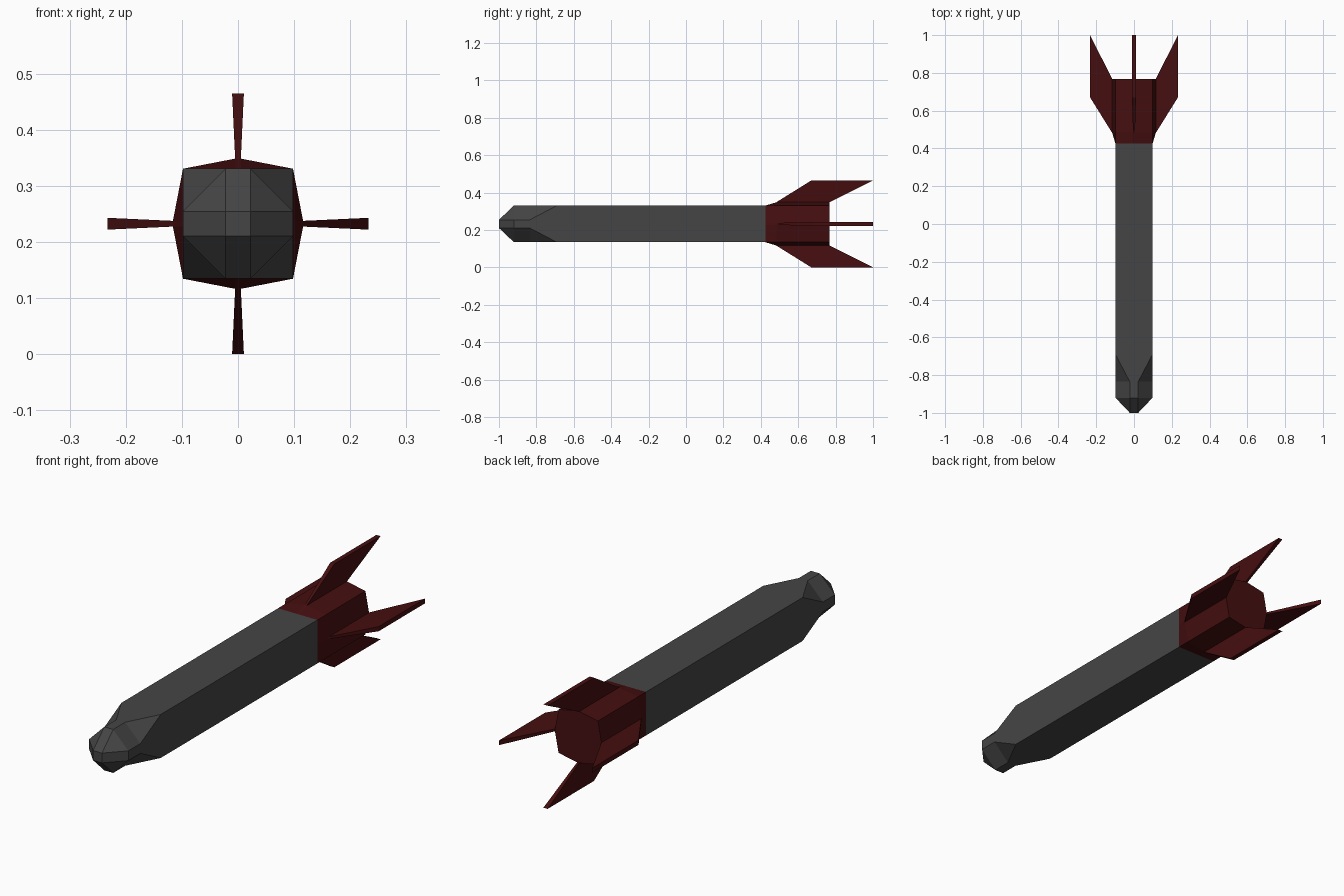
import bpy, bmesh, math
from mathutils import Matrix, Vector

if "Cube" in bpy.data.objects:
    bpy.data.objects.remove(bpy.data.objects["Cube"])

CZ = 0.2325   # height of the long axis


def material(name, rgb):
    m = bpy.data.materials.new(name)
    m.diffuse_color = (*rgb, 1)
    m.use_nodes = True
    m.node_tree.nodes["Principled BSDF"].inputs["Base Color"].default_value = m.diffuse_color
    return m


grey = material("dark grey", (0.06, 0.06, 0.06))
red = material("dark red", (0.06, 0.0045, 0.005))


def ring(y, side_points):
    """Repeat one side's (x, z) points around the axis in four quarter turns."""
    pts = []
    for k in range(4):
        rot = Matrix.Rotation(k * math.pi / 2, 3, 'Y')
        pts += [rot @ Vector((x, y, z)) for x, z in side_points]
    return [p + Vector((0, 0, CZ)) for p in pts]


def finish(name, bm, mat):
    bmesh.ops.remove_doubles(bm, verts=bm.verts, dist=1e-5)
    bmesh.ops.recalc_face_normals(bm, faces=bm.faces)
    me = bpy.data.meshes.new(name)
    bm.to_mesh(me)
    bm.free()
    me.materials.append(mat)
    ob = bpy.data.objects.new(name, me)
    bpy.context.collection.objects.link(ob)
    return ob


def loft(name, rings, mat, cap_front=False, cap_back=False):
    bm = bmesh.new()
    loops = [[bm.verts.new(p) for p in r] for r in rings]
    for a, b in zip(loops, loops[1:]):
        for i in range(len(a)):
            j = (i + 1) % len(a)
            bm.faces.new((a[i], a[j], b[j], b[i]))
    if cap_front:
        bm.faces.new(loops[0])
    if cap_back:
        bm.faces.new(loops[-1])
    return finish(name, bm, mat)


# Square body with a faceted nose: (y, half width of flat, distance from axis)
S, N = 0.098, 0.022
body = [(-1.0, N, N), (-0.92, N, S), (-0.835, N, S), (-0.69, S, S), (0.425, S, S)]
loft("body", [ring(y, [(-a, s), (a, s)]) for y, a, s in body], grey, cap_front=True)

# Tail section, ridged in the middle of each side
W = 0.005
tail = [(0.425, S), (0.485, 0.116), (0.767, 0.116)]
loft("tail_section", [ring(y, [(-S, S), (-W, r), (W, r)]) for y, r in tail],
     red, cap_back=True)

# Four swept fins, thicker at the tip than at the root: (y, radius, half thickness)
fin = [(0.48, 0.114, 0.005), (0.67, 0.2325, 0.0105),
       (1.0, 0.2325, 0.0105), (0.765, 0.114, 0.005)]
for k, name in enumerate(["top_fin", "right_fin", "bottom_fin", "left_fin"]):
    rot = Matrix.Rotation(k * math.pi / 2, 3, 'Y')
    bm = bmesh.new()
    sides = [[bm.verts.new(rot @ Vector((s * t, y, r)) + Vector((0, 0, CZ)))
              for y, r, t in fin] for s in (-1, 1)]
    bm.faces.new(sides[0])
    bm.faces.new(sides[1])
    for i in range(4):
        j = (i + 1) % 4
        bm.faces.new((sides[0][i], sides[0][j], sides[1][j], sides[1][i]))
    finish(name, bm, red)
